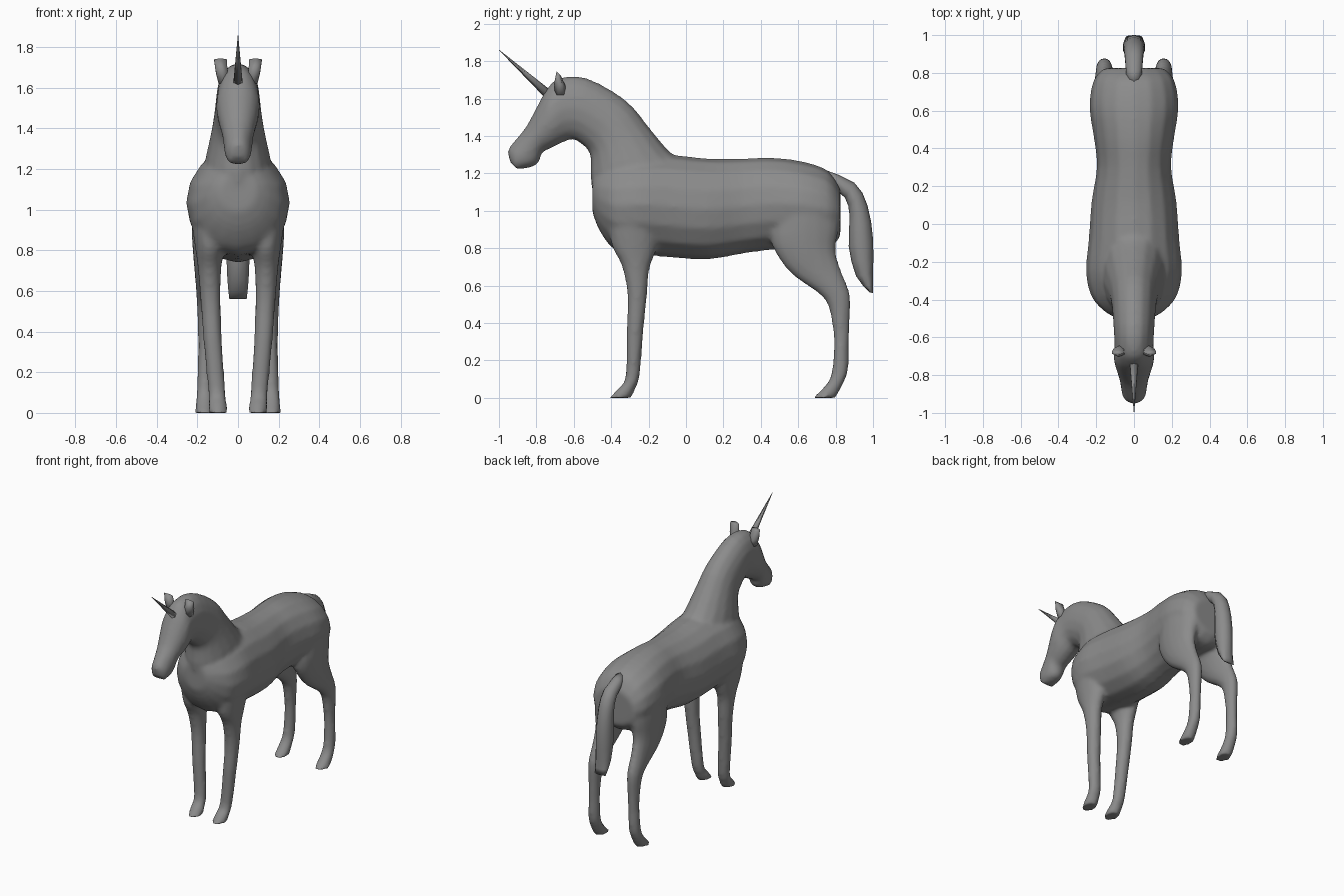
import bpy
import bmesh
import math
from mathutils import Vector

default_cube = bpy.data.objects.get("Cube")
if default_cube:
    bpy.data.objects.remove(default_cube, do_unlink=True)

# Single grey coat colour
grey = bpy.data.materials.new("coat_grey")
grey.use_nodes = True
coat = (0.26, 0.26, 0.26, 1)
grey.diffuse_color = coat
grey.node_tree.nodes["Principled BSDF"].inputs["Base Color"].default_value = coat


def smooth_stations(stations, steps):
    """Insert in-between cross-sections along a spline through the stations."""
    rows = [Vector(station) for station in stations]
    result = []
    for i in range(len(rows) - 1):
        start, end = rows[i], rows[i + 1]
        before = rows[max(i - 1, 0)]
        after = rows[min(i + 2, len(rows) - 1)]
        leave, arrive = (end - before) / 2, (after - start) / 2
        for k in range(steps):
            t = k / steps
            ease = t * t * (3 - 2 * t)
            result.append(start.lerp(end, ease)
                          + leave * t * (1 - t) ** 2
                          - arrive * t * t * (1 - t))
    result.append(rows[-1])
    return result


def add_loft(bm, stations, sides=16, steps=3, side=1):
    """Skin ovals; a station is (y, z, opposite y, opposite z, half width, centre x)."""
    rings = []
    for y_a, z_a, y_b, z_b, half_width, centre_x in smooth_stations(stations, steps):
        ring = []
        for i in range(sides):
            angle = math.tau * i / sides
            across = (1 + math.cos(angle)) / 2
            x = centre_x + half_width * math.sin(angle)
            ring.append(bm.verts.new((side * x,
                                      y_b + (y_a - y_b) * across,
                                      z_b + (z_a - z_b) * across)))
        rings.append(ring)
    faces = [bm.faces.new(rings[0]), bm.faces.new(rings[-1])]
    for lower, upper in zip(rings, rings[1:]):
        for i in range(sides):
            j = (i + 1) % sides
            faces.append(bm.faces.new((lower[i], lower[j], upper[j], upper[i])))
    bmesh.ops.recalc_face_normals(bm, faces=faces)


def finish(bm, name):
    mesh = bpy.data.meshes.new(name)
    bm.to_mesh(mesh)
    bm.free()
    mesh.materials.append(grey)
    for polygon in mesh.polygons:
        polygon.use_smooth = True
    obj = bpy.data.objects.new(name, mesh)
    bpy.context.collection.objects.link(obj)
    return obj


def centred(stations):
    return [(*station, 0) for station in stations]


# Trunk from chest to rump: y, back height, belly height, half width
trunk = [
    (-.50, 1.18, .99, .09),
    (-.46, 1.23, .89, .16),
    (-.38, 1.27, .79, .228),
    (-.25, 1.30, .77, .255),
    (-.08, 1.30, .75, .24),
    (.12, 1.28, .74, .225),
    (.30, 1.28, .77, .197),
    (.45, 1.285, .79, .212),
    (.62, 1.265, .80, .237),
    (.76, 1.215, .80, .215),
    (.825, 1.12, .86, .16),
]

# Neck and head: crest or forehead point, throat or jaw point, half width
neck_and_head = [
    (.02, 1.24, -.42, .95, .18),
    (-.09, 1.32, -.505, 1.13, .165),
    (-.20, 1.45, -.51, 1.28, .135),
    (-.32, 1.59, -.53, 1.33, .118),
    (-.53, 1.71, -.585, 1.375, .108),
    (-.68, 1.71, -.62, 1.38, .103),
    (-.745, 1.65, -.68, 1.355, .108),
    (-.785, 1.58, -.73, 1.33, .098),
    (-.855, 1.45, -.77, 1.31, .08),
    (-.925, 1.365, -.785, 1.26, .07),
    (-.953, 1.32, -.82, 1.235, .066),
    (-.94, 1.26, -.90, 1.22, .05),
]

# Legs: front point, back point, half width, centre x
front_leg = [
    (-.42, 1.0, -.12, 1.0, .09, .15),
    (-.40, .82, -.16, .79, .07, .14),
    (-.345, .71, -.195, .69, .057, .14),
    (-.313, .55, -.208, .55, .05, .135),
    (-.318, .36, -.227, .36, .046, .125),
    (-.324, .11, -.247, .12, .043, .105),
    (-.365, .05, -.27, .05, .045, .1),
    (-.41, 0, -.293, 0, .047, .097),
]
hind_leg = [
    (.48, 1.05, .81, 1.05, .11, .12),
    (.45, .86, .82, .92, .09, .138),
    (.50, .74, .80, .79, .07, .15),
    (.585, .645, .83, .68, .056, .155),
    (.74, .53, .878, .55, .046, .157),
    (.78, .40, .875, .40, .039, .158),
    (.79, .28, .87, .28, .037, .16),
    (.775, .12, .868, .15, .039, .163),
    (.73, .05, .838, .07, .043, .165),
    (.675, 0, .80, 0, .047, .165),
]

# Body, neck, head and legs fused into one soft skin
bm = bmesh.new()
add_loft(bm, [(y, top, y, bottom, width, 0) for y, top, bottom, width in trunk])
add_loft(bm, centred(neck_and_head))
for side in (-1, 1):
    add_loft(bm, front_leg, side=side)
    add_loft(bm, hind_leg, side=side)
body = finish(bm, "body")
fuse = body.modifiers.new("Fuse", "REMESH")
fuse.mode = "VOXEL"
fuse.voxel_size = 0.014
fuse.use_smooth_shade = True
soften = body.modifiers.new("Soften", "SMOOTH")
soften.factor = 0.5
soften.iterations = 6

# Hanging tail
bm = bmesh.new()
add_loft(bm, centred([
    (.74, 1.22, .77, 1.13, .04),
    (.90, 1.15, .85, 1.07, .05),
    (.97, 1.03, .875, .97, .055),
    (1.0, .85, .87, .81, .06),
    (1.0, .67, .91, .65, .055),
    (1.0, .56, .98, .565, .045),
]), sides=10, steps=2)
finish(bm, "tail")

# Tapered horn on the forehead
bm = bmesh.new()
add_loft(bm, centred([
    (-.705, 1.63, -.74, 1.59, .027),
    (-.999, 1.861, -1.0, 1.859, .001),
]), sides=6, steps=1)
finish(bm, "horn")

# Short ears, flared towards the top
for side, name in ((-1, "right_ear"), (1, "left_ear")):
    bm = bmesh.new()
    add_loft(bm, [
        (-.70, 1.62, -.64, 1.62, .03, .07),
        (-.705, 1.68, -.645, 1.67, .033, .08),
        (-.692, 1.745, -.67, 1.725, .036, .086),
    ], sides=6, steps=1, side=side)
    finish(bm, name)
